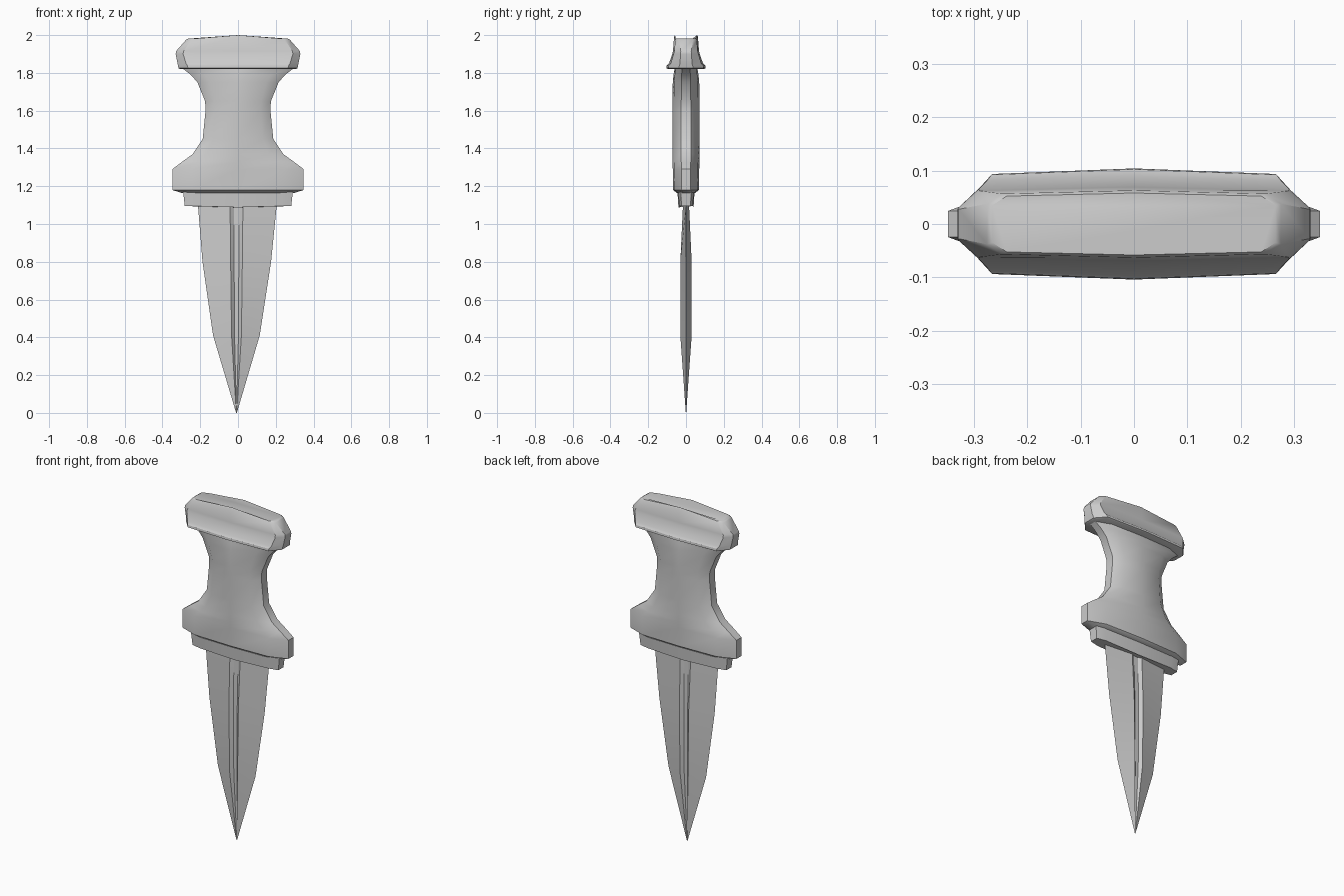
import bpy, bmesh, math

if "Cube" in bpy.data.objects:
    bpy.data.objects.remove(bpy.data.objects["Cube"])


def loft(name, rings, angle=35):
    # Skin a stack of closed rings, cap both ends, and shade smooth
    bm = bmesh.new()
    loops = [[bm.verts.new(p) for p in r] for r in rings]
    n = len(loops[0])
    for a, b in zip(loops, loops[1:]):
        for i in range(n):
            j = (i + 1) % n
            bm.faces.new((a[i], a[j], b[j], b[i]))
    bm.faces.new(loops[0][::-1])
    bm.faces.new(loops[-1])
    bmesh.ops.remove_doubles(bm, verts=bm.verts, dist=1e-5)
    bmesh.ops.recalc_face_normals(bm, faces=bm.faces)
    me = bpy.data.meshes.new(name)
    bm.to_mesh(me)
    bm.free()
    ob = bpy.data.objects.new(name, me)
    bpy.context.collection.objects.link(ob)
    bpy.ops.object.select_all(action='DESELECT')
    bpy.context.view_layer.objects.active = ob
    ob.select_set(True)
    bpy.ops.object.shade_smooth_by_angle(angle=math.radians(angle))
    return ob


def section(z, w, d, shoulder=0.8, end=0.35, z_mid=None):
    # Ten-sided flattened outline: bowed long sides and blunt narrow ends
    zm = z if z_mid is None else z_mid
    s, e, f = w * shoulder, d * end, d * 0.9
    return [(0, -d, zm), (s, -f, z), (w, -e, z), (w, e, z), (s, f, z),
            (0, d, zm), (-s, f, z), (-w, e, z), (-w, -e, z), (-s, -f, z)]


# Pommel: thin flange below, concave flanks, slightly peaked top
loft("pommel", [
    section(1.82, 0.305, 0.095, 0.86),
    section(1.825, 0.315, 0.104, 0.84),
    section(1.838, 0.318, 0.102, 0.84),
    section(1.85, 0.32, 0.09, 0.86),
    section(1.90, 0.33, 0.073, 0.88, 0.4),
    section(1.915, 0.328, 0.069, 0.88, 0.4),
    section(1.975, 0.275, 0.063, 0.9, 0.6, 1.993),
    section(1.981, 0.265, 0.058, 0.9, 0.6, 2.0),
])

# Grip: waisted handle spreading into the guard
grip = [(1.165, 0.30, 0.050), (1.18, 0.348, 0.068), (1.29, 0.348, 0.070),
        (1.33, 0.295, 0.072), (1.37, 0.24, 0.072), (1.45, 0.187, 0.072),
        (1.60, 0.172, 0.072), (1.65, 0.174, 0.072), (1.75, 0.215, 0.070),
        (1.79, 0.25, 0.066), (1.825, 0.295, 0.060)]
loft("grip", [section(z, w, d, 0.7) for z, w, d in grip], 45)

# Collar: narrow stepped plate beneath the guard
loft("collar", [
    section(1.095, 0.282, 0.040, 0.8, 0.6, 1.088),
    section(1.15, 0.288, 0.044, 0.8, 0.6),
    section(1.18, 0.292, 0.046, 0.8, 0.6),
])


# Blade: double edged with a central groove on both faces
def blade_ring(z, left, right, d, g):
    c = -0.008
    front = [(left, 0), (c - g, -d), (c - g * 0.4, -d * 0.45),
             (c + g * 0.4, -d * 0.45), (c + g, -d), (right, 0)]
    back = [(x, -y) for x, y in front[4:0:-1]]
    return [(x, y, z) for x, y in front + back]


loft("blade", [
    blade_ring(0.0, -0.01, -0.006, 0.001, 0.001),
    blade_ring(0.41, -0.132, 0.115, 0.030, 0.026),
    blade_ring(0.80, -0.188, 0.175, 0.030, 0.031),
    blade_ring(1.10, -0.212, 0.205, 0.016, 0.034),
], 12)
